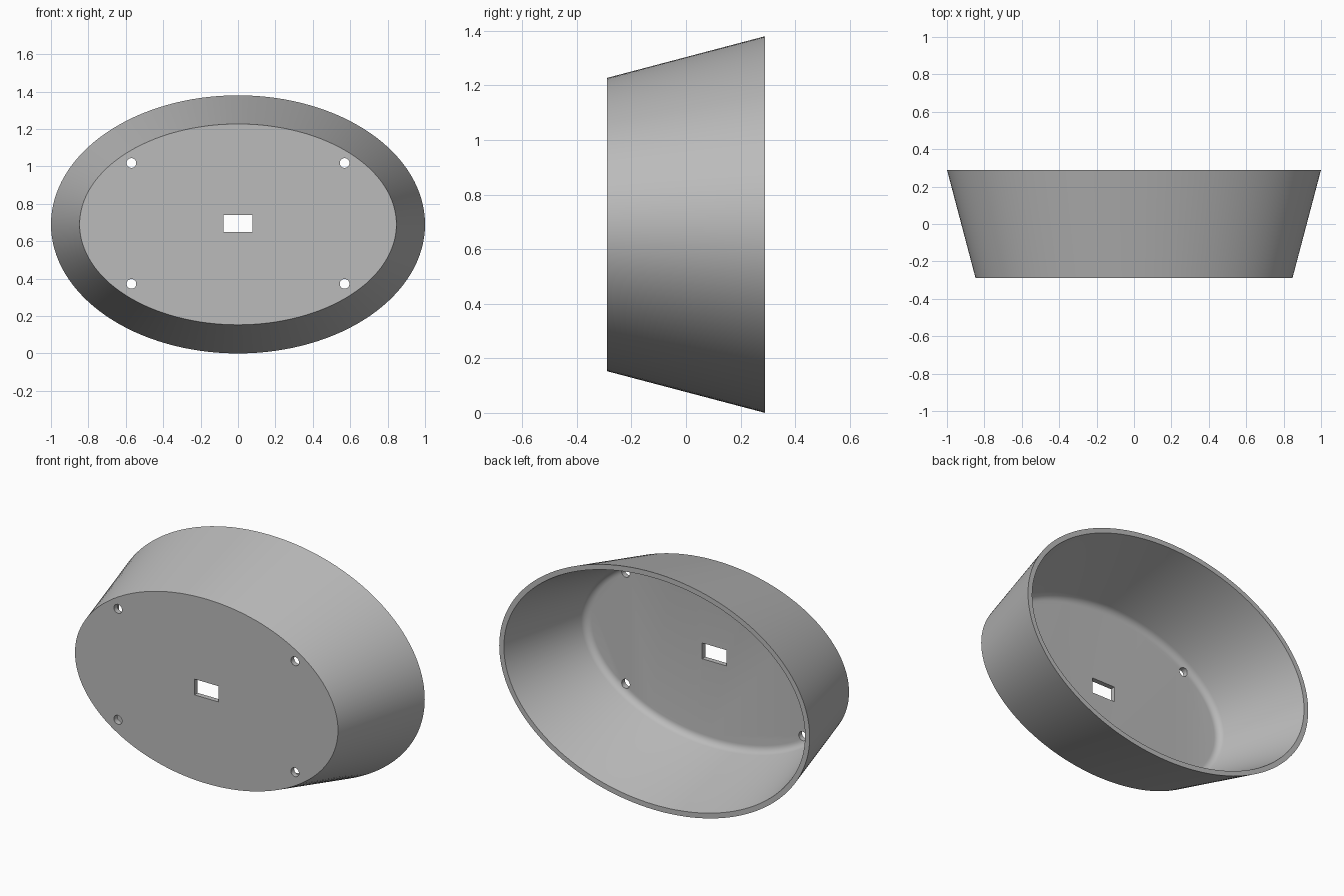
import bpy, bmesh, math
from mathutils import Matrix

cube = bpy.data.objects.get("Cube")
if cube:
    bpy.data.objects.remove(cube, do_unlink=True)

SEGMENTS = 128
CENTRE_Z = 0.69
BACK_A, BACK_B = 1.0, 0.69      # half axes of the open back ellipse
HALF_DEPTH = 0.29
TAPER = 0.153                   # inset of the front ellipse
WALL, FLOOR, FILLET = 0.03, 0.03, 0.045

grey = bpy.data.materials.new("plain grey")
grey.use_nodes = True
colour = (0.5, 0.5, 0.5, 1)
grey.diffuse_color = colour
grey.node_tree.nodes["Principled BSDF"].inputs["Base Color"].default_value = colour


def inner_inset(y):
    return WALL + TAPER * (HALF_DEPTH - y) / (2 * HALF_DEPTH)


def make_object(name, bm):
    bmesh.ops.recalc_face_normals(bm, faces=bm.faces)
    mesh = bpy.data.meshes.new(name)
    bm.to_mesh(mesh)
    bm.free()
    mesh.materials.append(grey)
    obj = bpy.data.objects.new(name, mesh)
    bpy.context.collection.objects.link(obj)
    return obj


# Cross-section as (inset, y): outer front, outer back, rim, inner wall, rounded corner
floor_y = -HALF_DEPTH + FLOOR
profile = [(TAPER, -HALF_DEPTH), (0, HALF_DEPTH), (WALL, HALF_DEPTH)]
slope = math.atan2(TAPER, 2 * HALF_DEPTH)
arc_y = floor_y + FILLET
arc_inset = inner_inset(arc_y) + FILLET / math.cos(slope)
for i in range(7):
    angle = slope + (math.pi / 2 - slope) * i / 6
    profile.append((arc_inset - FILLET * math.cos(angle), arc_y - FILLET * math.sin(angle)))

# Tapered oval housing, open at the back
bm = bmesh.new()
rings = []
for inset, y in profile:
    ring = []
    for i in range(SEGMENTS):
        t = 2 * math.pi * i / SEGMENTS
        ring.append(bm.verts.new(((BACK_A - inset) * math.cos(t), y,
                                  CENTRE_Z + (BACK_B - inset) * math.sin(t))))
    rings.append(ring)
for r1, r2 in zip(rings, rings[1:]):
    for i in range(SEGMENTS):
        j = (i + 1) % SEGMENTS
        bm.faces.new((r1[i], r1[j], r2[j], r2[i]))
bm.faces.new(rings[0])
bm.faces.new(rings[-1])
housing = make_object("oval_housing", bm)

# Cutters: four screw holes and the central slot
bm = bmesh.new()
for x in (-0.57, 0.57):
    for z in (-0.323, 0.323):
        place = Matrix.Translation((x, -HALF_DEPTH, CENTRE_Z + z + 0.005)) @ Matrix.Rotation(math.pi / 2, 4, 'X')
        bmesh.ops.create_cone(bm, cap_ends=True, segments=32, radius1=0.026,
                              radius2=0.026, depth=0.2, matrix=place)
slot = Matrix.Translation((0, -HALF_DEPTH, CENTRE_Z + 0.005)) @ Matrix.Diagonal((0.156, 0.2, 0.092, 1))
bmesh.ops.create_cube(bm, size=1, matrix=slot)
cutter = make_object("hole_cutter", bm)
cutter.hide_render = True

# Cut the openings and keep the plain mesh
cut = housing.modifiers.new("openings", 'BOOLEAN')
cut.operation = 'DIFFERENCE'
cut.solver = 'EXACT'
cut.object = cutter
bpy.ops.object.select_all(action='DESELECT')
housing.select_set(True)
bpy.context.view_layer.objects.active = housing
bpy.ops.object.modifier_apply(modifier=cut.name)
bpy.data.objects.remove(cutter, do_unlink=True)
bpy.ops.object.shade_smooth_by_angle(angle=math.radians(30))
